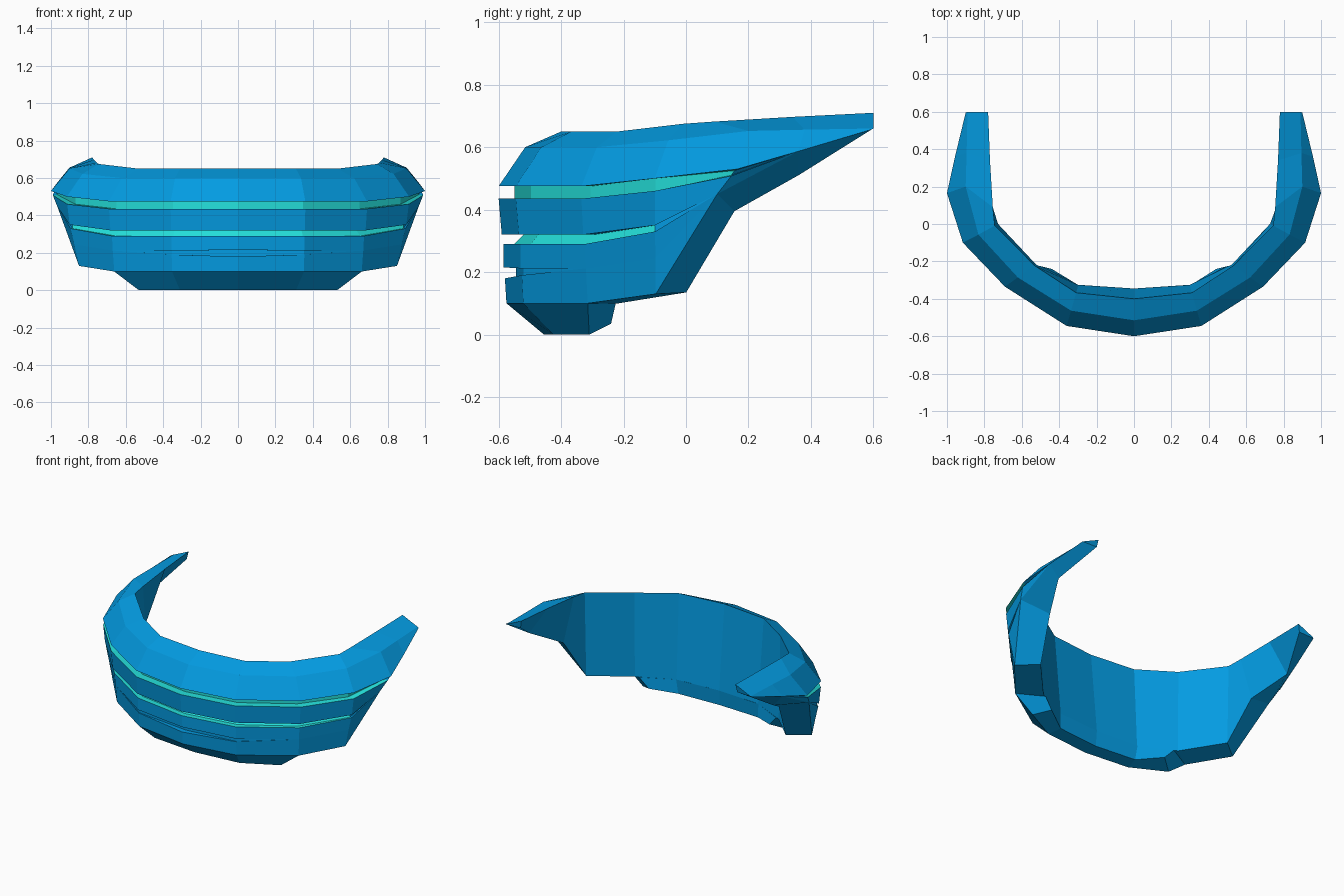
import bpy, bmesh

if "Cube" in bpy.data.objects:
    bpy.data.objects.remove(bpy.data.objects["Cube"])


def material(name, rgb):
    m = bpy.data.materials.new(name)
    m.diffuse_color = (*rgb, 1)
    m.use_nodes = True
    m.node_tree.nodes["Principled BSDF"].inputs["Base Color"].default_value = m.diffuse_color
    return m


blue = material("blue", (0.001, 0.33, 0.76))
teal = material("teal", (0.018, 0.76, 0.72))


def loft(name, half, teal_rule=lambda seg, station: False):
    """Skin closed sections; half runs from the centre to the right end."""
    flip = [[(-x, y, z) for x, y, z in s] for s in half[:0:-1]]
    sections = flip + half
    mid, n = len(half) - 1, len(half[0])
    bm = bmesh.new()
    rings = [[bm.verts.new(p) for p in s] for s in sections]
    for i in range(len(rings) - 1):
        a, b = rings[i], rings[i + 1]
        station = i - mid if i >= mid else mid - 1 - i
        for j in range(n):
            k = (j + 1) % n
            f = bm.faces.new((a[j], b[j], b[k], a[k]))
            f.material_index = int(teal_rule(j, station))
    bm.faces.new(rings[0])
    bm.faces.new(rings[-1][::-1])
    bmesh.ops.remove_doubles(bm, verts=bm.verts, dist=0.0005)
    bmesh.ops.dissolve_degenerate(bm, edges=bm.edges, dist=0.0005)
    bmesh.ops.recalc_face_normals(bm, faces=bm.faces)
    me = bpy.data.meshes.new(name)
    bm.to_mesh(me)
    bm.free()
    me.materials.append(blue)
    me.materials.append(teal)
    ob = bpy.data.objects.new(name, me)
    bpy.context.collection.objects.link(ob)


def section(origin, inward, insets, heights):
    return [(origin[0] + inward[0] * d, origin[1] + inward[1] * d, z)
            for d, z in zip(insets, heights)]


# Guard sections: outside from bottom to top with three grooves, then inside
inset0 = [.025, .02, .055, .055, .015, .015, .05, .08, .01, 0, .05, .05, 0, .085, .2, .255]
inset1 = [.025, .02, .025, .025, .015, .015, .05, .075, .01, 0, .05, .05, 0, .085, .185, .228]
inset2 = [.035, .025, .025, .025, .025, .02, .045, .07, .01, 0, .05, .05, 0, .085, .195, .205]
inset3 = [.065, .04, .04, .04, .04, .02, .03, .03, .015, .002, .045, .045, 0, .09, .19, .21]
z0 = [.1, .18, .18, .215, .215, .29, .29, .32, .32, .435, .435, .475, .475, .6, .65, .1]
z1 = [.1, .19, .19, .212, .212] + z0[5:]
z2 = [.1, .212, .212, .212, .212] + z0[5:]
z3 = [.13, .245, .245, .245, .245, .33, .33, .35, .35, .46, .46, .5, .5, .622, .675, .135]
guard = [
    section((0, -.6), (0, 1), inset0, z0),
    section((.36, -.545), (-.275, .96), inset1, z1),
    section((.69, -.335), (-.81, .58), inset2, z2),
    section((.915, -.1), (-1, .05), inset3, z3)[:13]
    + section((.91, -.1), (-.87, .48), inset3, z3)[13:],
    # rear corner, where the lower bands converge
    [(.967, .1, .45)] * 9 + [(.99, .145, .508), (.965, .145, .51), (.975, .155, .525),
     (1, .165, .53), (.9, .2, .652), (.755, .09, .682), (.785, .155, .395)],
    # middle of the arm
    [(.957, .36, .587)] * 13 + [(.895, .38, .656), (.77, .34, .697), (.89, .36, .51)],
    # arm tip
    [(.9, .595, .657)] * 13 + [(.89, .6, .66), (.78, .6, .71), (.79, .595, .66)],
]
# Groove floors and ledges are teal, except in the lowest groove
loft("jaw_guard", guard,
     lambda j, s: (j in (5, 6) and s < 3) or (j in (9, 10, 11) and s < 4))

# Chin piece tapering down below the guard
chin = [
    [guard[0][0], (0, -.455, 0), (0, -.355, 0), (0, -.345, .1)],
    [guard[1][0], (.31, -.425, 0), (.29, -.335, .005), (.3, -.325, .1)],
    [guard[2][0], (.53, -.31, 0), (.44, -.24, .035), (.5, -.225, .1)],
]
loft("chin", chin)
